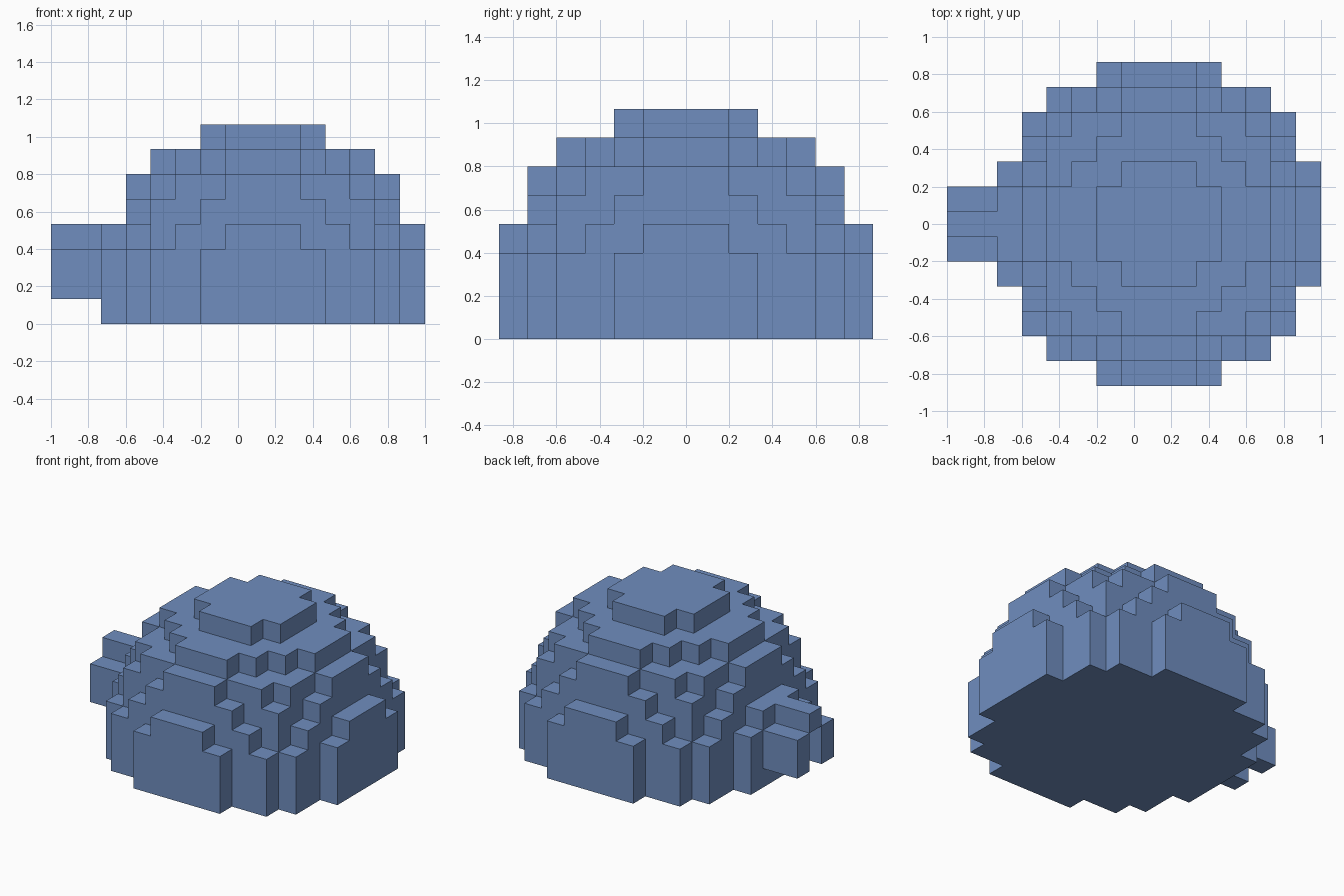
import bpy
import bmesh
from itertools import product
from mathutils import Vector

cube = bpy.data.objects.get("Cube")
if cube:
    bpy.data.objects.remove(cube, do_unlink=True)

UNIT = 2 / 15        # edge length of one block
CENTRE = 1           # block column / layer where the sphere is centred
OUTER, INNER = 6.5, 5.5

blue = bpy.data.materials.new("ice_blue")
blue.use_nodes = True
colour = (0.16, 0.27, 0.52, 1)
blue.diffuse_color = colour
blue.node_tree.nodes["Principled BSDF"].inputs["Base Color"].default_value = colour


def in_ball(cell, radius):
    x, y, z = cell
    return x * x + y * y + (z - CENTRE) ** 2 <= radius * radius


# Block sets: solid floor, hollow dome and an arched entrance
grid = list(product(range(-6, 7), range(-6, 7), range(8)))
ball = {c for c in grid if in_ball(c, OUTER)}
floor = {c for c in ball if c[2] == 0}
doorway = {(-6, 0, 1), (-6, 0, 2)}
dome = {c for c in ball - floor if not in_ball(c, INNER)} - doorway
walls = set(product((-8, -7), (-1, 1), (1, 2)))
roof = set(product((-8, -7), (0,), (3,)))
solid = floor | dome | walls | roof


def build_blocks(name, cells):
    """Mesh only the block faces that are not covered by a neighbour."""
    bm = bmesh.new()
    for cell in sorted(cells):
        for axis, sign in product(range(3), (-1, 1)):
            normal = Vector((0, 0, 0))
            normal[axis] = sign
            neighbour = tuple(int(a + b) for a, b in zip(cell, normal))
            if neighbour in solid:
                continue
            u = Vector((0, 0, 0))
            u[(axis + 1) % 3] = 0.5
            v = normal.cross(u)
            mid = Vector(cell) + normal / 2 + Vector((CENTRE, 0, 0.5))
            corners = (mid - u - v, mid + u - v, mid + u + v, mid - u + v)
            bm.faces.new([bm.verts.new(p * UNIT) for p in corners])
    bmesh.ops.remove_doubles(bm, verts=bm.verts, dist=UNIT / 100)
    mesh = bpy.data.meshes.new(name)
    bm.to_mesh(mesh)
    bm.free()
    mesh.materials.append(blue)
    bpy.context.collection.objects.link(bpy.data.objects.new(name, mesh))


build_blocks("floor", floor)
build_blocks("dome", dome)
build_blocks("entrance_walls", walls)
build_blocks("entrance_roof", roof)
